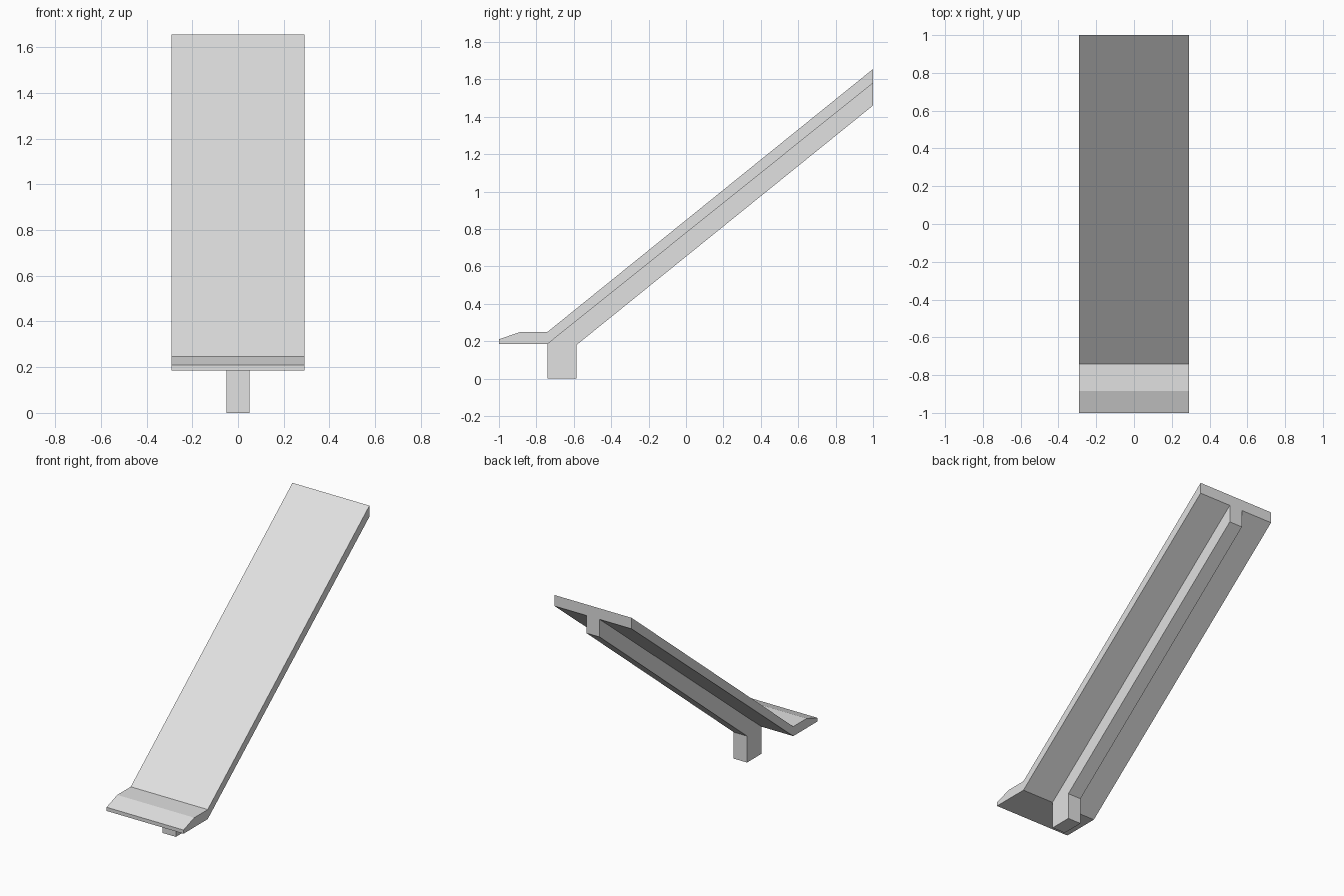
import bpy
import bmesh

cube = bpy.data.objects.get("Cube")
if cube:
    bpy.data.objects.remove(cube, do_unlink=True)

# Single plain grey for every part
grey = bpy.data.materials.new("light_grey")
grey.use_nodes = True
colour = (0.75, 0.75, 0.75, 1.0)
grey.diffuse_color = colour
grey.node_tree.nodes["Principled BSDF"].inputs["Base Color"].default_value = colour


def extrude_profile(name, profile, half_width):
    """Sweep a side profile of (y, z) points across the x axis."""
    bm = bmesh.new()
    face = bm.faces.new([bm.verts.new((-half_width, y, z)) for y, z in profile])
    result = bmesh.ops.extrude_face_region(bm, geom=[face])
    moved = [v for v in result["geom"] if isinstance(v, bmesh.types.BMVert)]
    bmesh.ops.translate(bm, verts=moved, vec=(2 * half_width, 0, 0))
    bmesh.ops.recalc_face_normals(bm, faces=bm.faces)
    mesh = bpy.data.meshes.new(name)
    bm.to_mesh(mesh)
    bm.free()
    mesh.materials.append(grey)
    obj = bpy.data.objects.new(name, mesh)
    bpy.context.collection.objects.link(obj)
    return obj


# Side profile landmarks
front, bend, leg_back, back = -1.0, -0.74, -0.585, 1.0
lip_base, deck_top = 0.185, 0.25
rear_top, rear_under, rear_rib = 1.655, 1.58, 1.46

# Sloping deck with a flat, bevelled front lip
extrude_profile("sloping_deck", [
    (front, lip_base), (bend, lip_base), (back, rear_under), (back, rear_top),
    (bend, deck_top), (-0.885, deck_top), (front, 0.21),
], 0.29)

# Central support rib with its short front leg
extrude_profile("support_rib_and_leg", [
    (bend, 0), (leg_back, 0), (leg_back, 0.18), (back, rear_rib),
    (back, rear_under), (bend, lip_base),
], 0.05)
